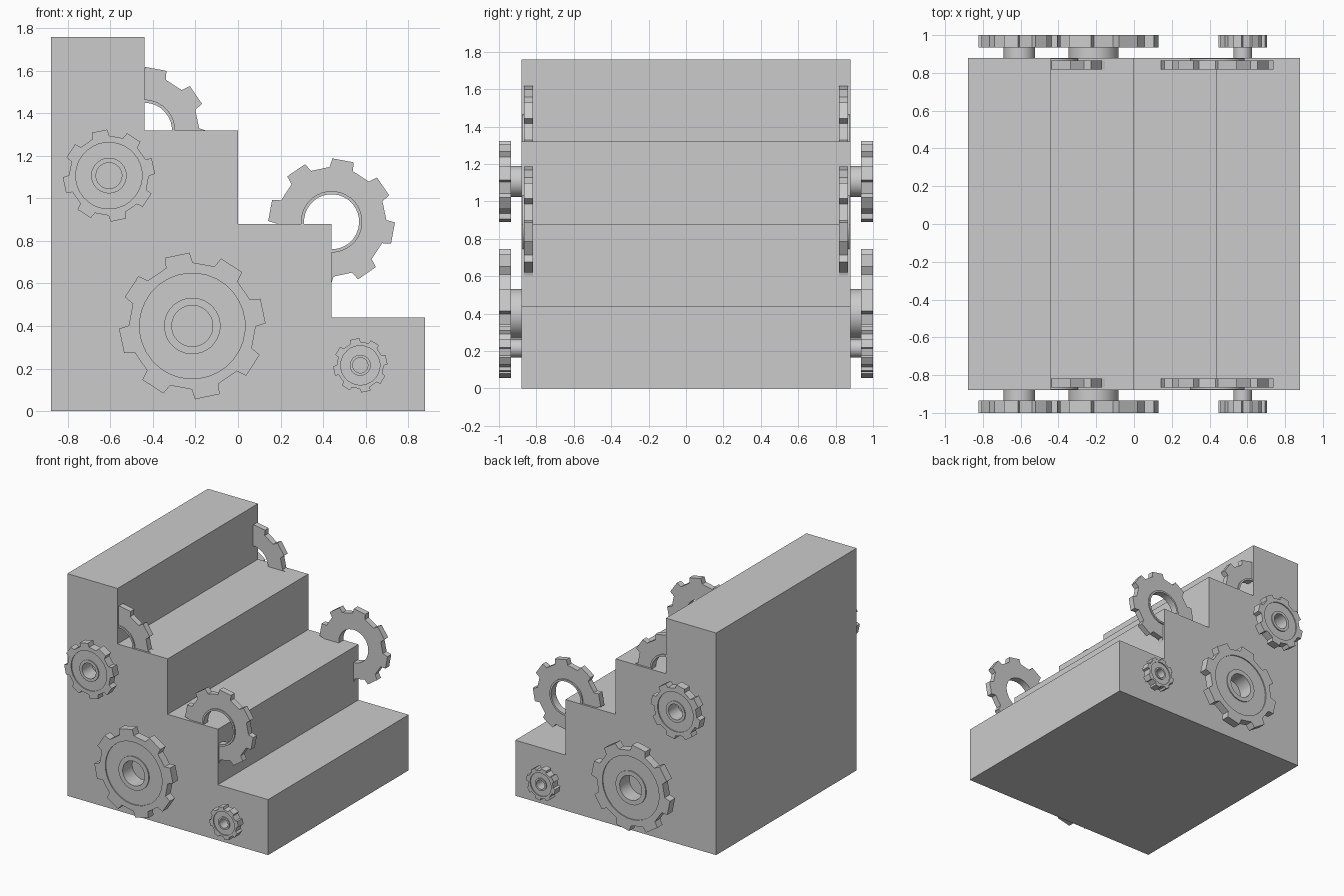
import bpy, bmesh
from math import sin, cos, radians

if "Cube" in bpy.data.objects:
    bpy.data.objects.remove(bpy.data.objects["Cube"])

TEETH = 8


def finish(name, bm):
    bmesh.ops.recalc_face_normals(bm, faces=bm.faces[:])
    mesh = bpy.data.meshes.new(name)
    bm.to_mesh(mesh)
    bm.free()
    ob = bpy.data.objects.new(name, mesh)
    bpy.context.collection.objects.link(ob)
    return ob


def gear(name, cx, cz, R, phase, section):
    """Loft a closed section of (radius factor or 'teeth', depth) rings; mirror to the back."""
    bm = bmesh.new()
    rings = []
    for kind, depth in section:
        ring = []
        for t in range(TEETH):
            for j in range(4):
                if kind == 'teeth':
                    a = (-12.5, -9.8, 9.8, 12.5)[j]
                    r = R * (0.865, 1, 1, 0.865)[j]
                else:
                    a = (j - 1.5) * 11.25
                    r = R * kind
                a = radians(phase + t * 360 / TEETH + a)
                ring.append(bm.verts.new((cx + r * cos(a), -depth, cz + r * sin(a))))
        rings.append(ring)
    n = TEETH * 4
    for k, ring in enumerate(rings):
        nxt = rings[(k + 1) % len(rings)]
        for i in range(n):
            bm.faces.new((ring[i], ring[(i + 1) % n], nxt[(i + 1) % n], nxt[i]))
    ob = finish(name, bm)
    mirror = ob.modifiers.new("front_to_back", 'MIRROR')
    mirror.use_axis = (False, True, False)
    bpy.ops.object.select_all(action='DESELECT')
    ob.select_set(True)
    bpy.context.view_layer.objects.active = ob
    bpy.ops.object.shade_smooth_by_angle(angle=radians(25))


# Staircase block
profile = [(-0.88, 0), (0.88, 0)]
for i in range(4):
    z = 0.44 * (i + 1)
    profile += [(0.88 - 0.44 * i, z), (0.44 - 0.44 * i, z)]
# drop the duplicate risers by keeping each corner once
bm = bmesh.new()
face = bm.faces.new([bm.verts.new((x, -0.88, z)) for x, z in profile[1:] + profile[:1]])
geo = bmesh.ops.extrude_face_region(bm, geom=[face])['geom']
bmesh.ops.translate(bm, vec=(0, 1.76, 0), verts=[v for v in geo if isinstance(v, bmesh.types.BMVert)])
finish("stair_block", bm)

# Gears standing off the side walls on a hub
wall = [('teeth', 0.935), ('teeth', 1.0), (0.72, 1.0), (0.72, 0.992), (0.385, 0.992),
        (0.385, 1.0), (0.28, 1.0), (0.28, 0.88), (0.385, 0.88), (0.385, 0.935)]
gear("large_wall_gear", -0.215, 0.40, 0.345, 12, wall)
gear("medium_wall_gear", -0.607, 1.107, 0.217, 12, wall)
gear("small_wall_gear", 0.575, 0.215, 0.128, 12, wall)

# Gears sunk into the step edges
step = [('teeth', 0.818), ('teeth', 0.865), (0.485, 0.865), (0.485, 0.875),
        (0.435, 0.875), (0.435, 0.818)]
gear("upper_step_gear", -0.44, 1.32, 0.298, 34.5, step)
gear("lower_step_gear", 0.44, 0.89, 0.298, 34.5, step)
